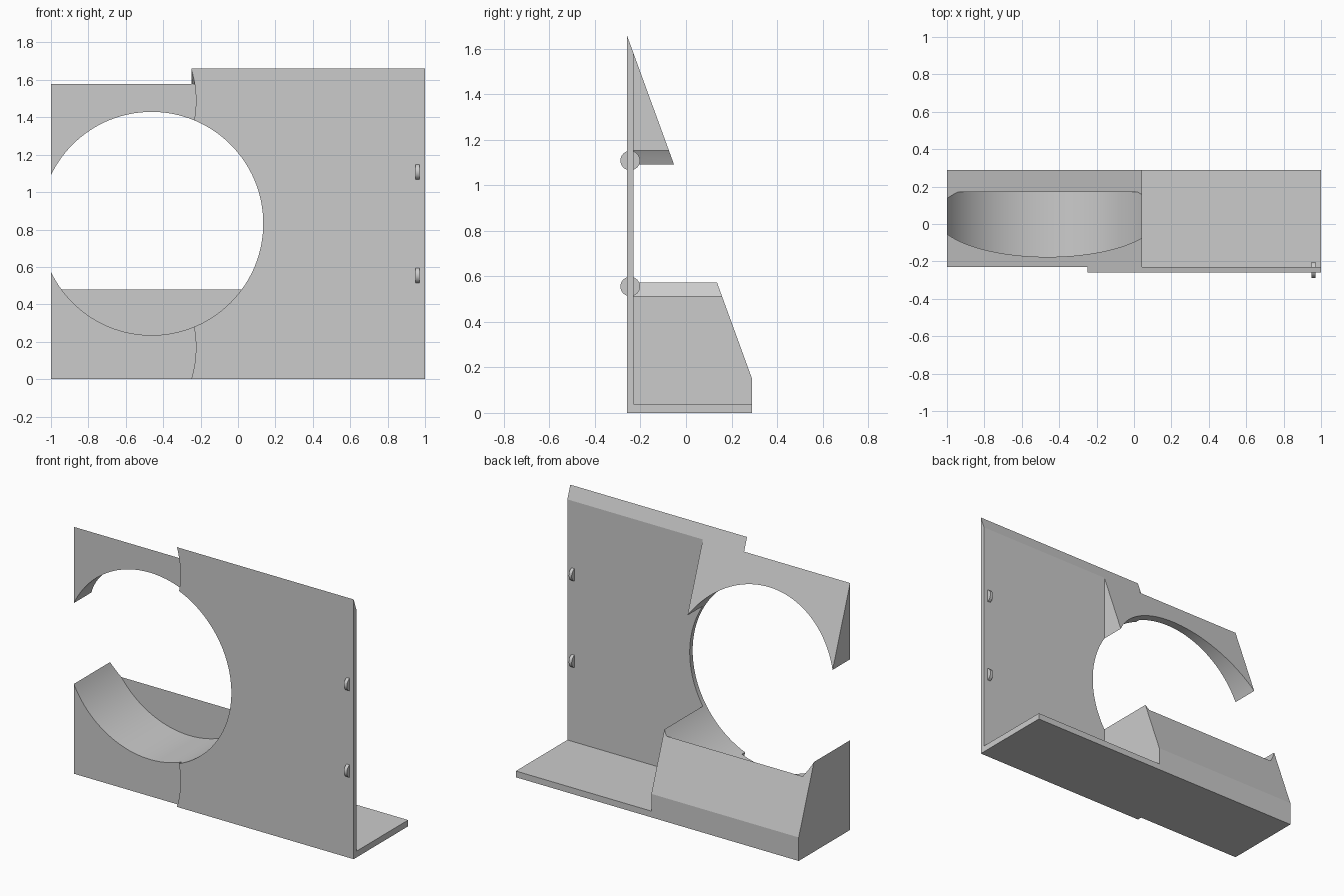
import bpy, bmesh, math

if "Cube" in bpy.data.objects:
    bpy.data.objects.remove(bpy.data.objects["Cube"])

grey = bpy.data.materials.new("light grey")
grey.diffuse_color = (0.6, 0.6, 0.6, 1)
grey.use_nodes = True
grey.node_tree.nodes["Principled BSDF"].inputs["Base Color"].default_value = grey.diffuse_color

SLOPE = 2.745                    # rise of the leaning back plane
FRONT, BACK, SEAM = -0.26, 0.29, -0.23
TOP = 1.66
SEAM_TOP = TOP - (SEAM - FRONT) * SLOPE
BORE_X, BORE_Z, BORE_R = -0.462, 0.832, 0.597


def prism(name, points, axis, lo, hi):
    """Extrude a closed profile along x (points are y,z) or y (points are x,z)."""
    bm = bmesh.new()
    place = (lambda p, d: (d, p[0], p[1])) if axis == 'x' else (lambda p, d: (p[0], d, p[1]))
    a = [bm.verts.new(place(p, lo)) for p in points]
    b = [bm.verts.new(place(p, hi)) for p in points]
    bm.faces.new(a)
    bm.faces.new(b)
    n = len(points)
    for i in range(n):
        j = (i + 1) % n
        bm.faces.new((a[i], a[j], b[j], b[i]))
    bmesh.ops.recalc_face_normals(bm, faces=bm.faces)
    me = bpy.data.meshes.new(name)
    bm.to_mesh(me)
    bm.free()
    ob = bpy.data.objects.new(name, me)
    bpy.context.collection.objects.link(ob)
    me.materials.append(grey)
    return ob


def circle(cx, cz, r, n):
    return [(cx + r * math.cos(2 * math.pi * i / n),
             cz + r * math.sin(2 * math.pi * i / n)) for i in range(n)]


def activate(ob):
    bpy.ops.object.select_all(action='DESELECT')
    ob.select_set(True)
    bpy.context.view_layer.objects.active = ob


def finish(ob, cutter=None):
    activate(ob)
    if cutter:
        mod = ob.modifiers.new("bore", 'BOOLEAN')
        mod.operation = 'DIFFERENCE'
        mod.solver = 'EXACT'
        mod.object = cutter
        bpy.ops.object.modifier_apply(modifier=mod.name)
    bpy.ops.object.shade_smooth_by_angle(angle=math.radians(15))


# Blind round bore, stopping just short of the back
bore = prism("bore_cutter", circle(BORE_X, BORE_Z, BORE_R, 128), 'y', -1.0, 0.17)
bore.hide_render = True

# Front plate: left edge hollowed by two shallow arcs, top edge on the slope
arc = [(-0.82 + math.sqrt(0.595 ** 2 - (z - 0.17) ** 2), z)
       for z in [0.34 * i / 12 for i in range(13)]]
left = arc + [(x, TOP - z) for x, z in reversed(arc)]
plate = prism("front_plate", [(1, 0), (1, TOP)] + left[::-1], 'y', FRONT, SEAM)
for v in plate.data.vertices:
    if v.co.y > SEAM - 0.01 and v.co.z > SEAM_TOP:
        v.co.z = SEAM_TOP
finish(plate, bore)

# Leaning block behind the plate
lip = TOP - (BACK - FRONT) * SLOPE
block = prism("cradle_block", [(SEAM, 0), (BACK, 0), (BACK, lip), (SEAM, SEAM_TOP)],
              'x', -1.0, 0.042)
finish(block, bore)

# Floor shelf
shelf = prism("floor_shelf", [(SEAM, 0), (BACK, 0), (BACK, 0.04), (SEAM, 0.04)],
              'x', 0.042, 1.0)
finish(shelf)

# Small discs set through the plate near its right edge
for label, z in (("lower", 0.555), ("upper", 1.108)):
    finish(prism(label + "_disc", circle(-0.245, z, 0.043, 32), 'x', 0.95, 0.971))

bpy.data.objects.remove(bore)
